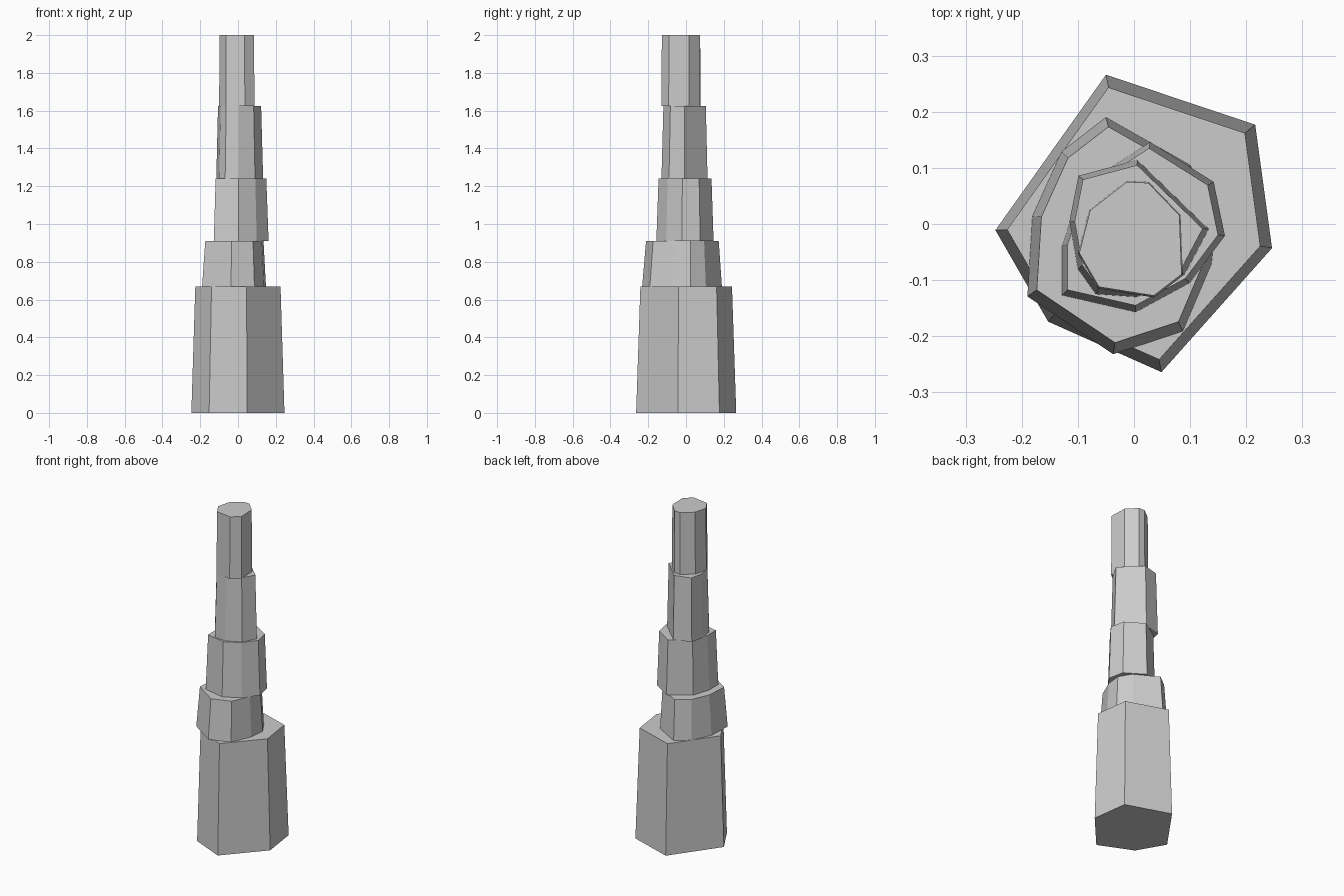
import bpy, bmesh


def tier(name, outline, z0, z1, taper):
    """Irregular prism that narrows towards its top."""
    bm = bmesh.new()
    low = [bm.verts.new((x, y, z0)) for x, y in outline]
    high = [bm.verts.new((x * taper, y * taper, z1)) for x, y in outline]
    n = len(outline)
    bm.faces.new(low[::-1])
    bm.faces.new(high)
    for i in range(n):
        j = (i + 1) % n
        bm.faces.new((low[i], low[j], high[j], high[i]))
    bmesh.ops.recalc_face_normals(bm, faces=bm.faces)
    mesh = bpy.data.meshes.new(name)
    bm.to_mesh(mesh)
    bm.free()
    bpy.context.collection.objects.link(bpy.data.objects.new(name, mesh))


# broad six-sided base
tier("base_tier", [(-.05, .266), (-.247, -.011), (-.153, -.174), (.049, -.264),
                   (.246, -.043), (.216, .177)], 0, .67, .915)
# short collar above the base
tier("collar_tier", [(-.05, .19), (-.129, .129), (-.181, .014), (-.19, -.129),
                     (-.037, -.232), (.087, -.191), (.138, -.071), (.148, .025),
                     (.1, .105)], .67, .91, .912)
# middle section
tier("middle_tier", [(.029, .146), (-.094, .066), (-.128, -.039), (-.128, -.127),
                     (.003, -.157), (.099, -.105), (.162, -.021), (.142, .075)],
     .91, 1.24, .925)
# upper section
tier("upper_tier", [(.006, .114), (-.099, .086), (-.115, .005), (-.1, -.08),
                    (-.068, -.125), (.005, -.13), (.09, -.09), (.133, -.009)],
     1.24, 1.625, .92)
# slim top section
tier("top_tier", [(-.013, .077), (-.08, .025), (-.1, -.053), (-.064, -.115),
                  (.036, -.131), (.087, -.092), (.083, .016), (.026, .075)],
     1.625, 2.0, .975)
